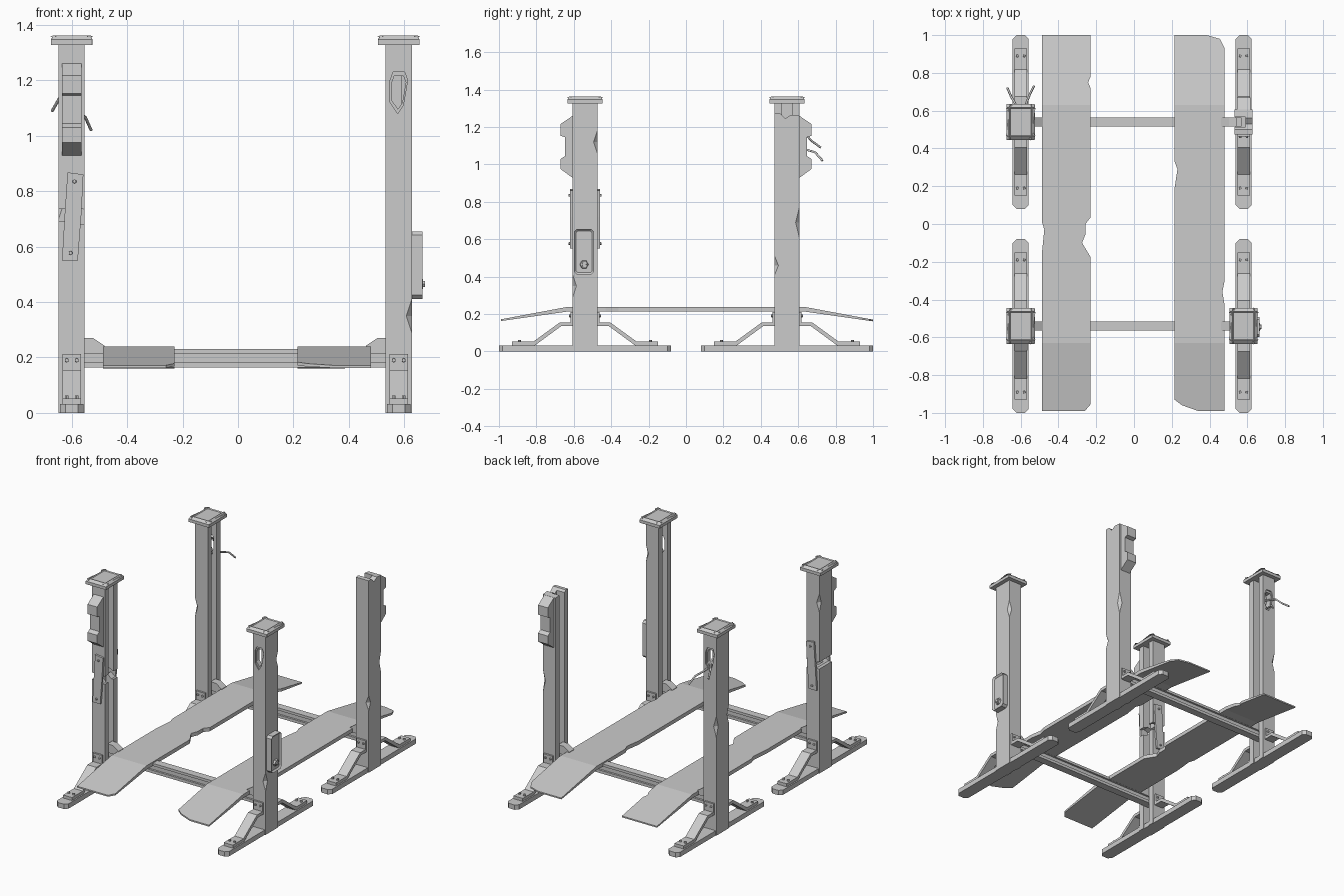
import bpy, bmesh
from mathutils import Matrix, Vector

if "Cube" in bpy.data.objects:
    bpy.data.objects.remove(bpy.data.objects["Cube"])

steel = bpy.data.materials.new("grey steel")
steel.use_nodes = True
steel.diffuse_color = (0.6, 0.6, 0.6, 1)
steel.node_tree.nodes["Principled BSDF"].inputs["Base Color"].default_value = (0.6, 0.6, 0.6, 1)

CX, PX, PY = -0.01, 0.59, 0.54      # post centre offsets
HX, HY = 0.047, 0.066               # post half sizes


def finish(name, bm):
    bmesh.ops.recalc_face_normals(bm, faces=bm.faces)
    mesh = bpy.data.meshes.new(name)
    bm.to_mesh(mesh)
    bm.free()
    mesh.materials.append(steel)
    ob = bpy.data.objects.new(name, mesh)
    bpy.context.scene.collection.objects.link(ob)
    return ob


def place(axis, p, d):
    return {"x": (d, p[0], p[1]), "y": (p[0], d, p[1]), "z": (p[0], p[1], d)}[axis]


def prism_bm(pts, axis, lo, hi):
    bm = bmesh.new()
    face = bm.faces.new([bm.verts.new(place(axis, p, lo)) for p in pts])
    ext = bmesh.ops.extrude_face_region(bm, geom=[face])["geom"]
    step = Vector(place(axis, (0, 0), hi - lo))
    bmesh.ops.translate(bm, vec=step, verts=[v for v in ext if isinstance(v, bmesh.types.BMVert)])
    bmesh.ops.recalc_face_normals(bm, faces=bm.faces)
    return bm


def prism(name, pts, axis, lo, hi):
    return finish(name, prism_bm(pts, axis, lo, hi))


def chamfered(cx, cy, hx, hy, c):
    return [(cx - hx, cy - hy + c), (cx - hx + c, cy - hy), (cx + hx - c, cy - hy), (cx + hx, cy - hy + c),
            (cx + hx, cy + hy - c), (cx + hx - c, cy + hy), (cx - hx + c, cy + hy), (cx - hx, cy + hy - c)]


def inset(bm, direction, thickness, depth):
    d = Vector(direction)
    face = max(bm.faces, key=lambda f: f.normal.dot(d) + f.calc_center_median().dot(d))
    bmesh.ops.inset_region(bm, faces=[face], thickness=thickness, depth=depth)


def bolt(name, loc, direction, r=0.008, h=0.012):
    bm = bmesh.new()
    turn = Vector((0, 0, 1)).rotation_difference(Vector(direction)).to_matrix().to_4x4()
    bmesh.ops.create_cone(bm, cap_ends=True, segments=6, radius1=r, radius2=r * 0.85, depth=h,
                          matrix=Matrix.Translation(loc) @ turn)
    return finish(name, bm)


def octahedron(loc, size):
    bm = bmesh.new()
    bmesh.ops.create_uvsphere(bm, u_segments=4, v_segments=2, radius=1,
                              matrix=Matrix.Translation(loc) @ Matrix.Diagonal((*size, 1)))
    return finish("dent_cutter", bm)


def carve(ob, cutters):
    for c in cutters:
        mod = ob.modifiers.new("cut", "BOOLEAN")
        mod.operation, mod.solver, mod.object = "DIFFERENCE", "EXACT", c
        c.hide_render = True
    bpy.context.view_layer.update()
    dg = bpy.context.evaluated_depsgraph_get()
    mesh = bpy.data.meshes.new_from_object(ob.evaluated_get(dg))
    ob.modifiers.clear()
    ob.data = mesh
    for c in cutters:
        bpy.data.objects.remove(c)


# Dents on post edges: side x, side y, edge y direction, height, half height
DENTS = [(1, -1, 1, 1.12, 0.06), (1, -1, -1, 0.35, 0.06), (1, 1, 1, 0.69, 0.08), (1, 1, -1, 0.46, 0.05),
         (-1, 1, 1, 0.72, 0.07), (-1, 1, -1, 0.76, 0.06), (-1, -1, 1, 1.13, 0.06)]
SHIELD = [(-0.02, 1.23), (0.021, 1.23), (0.032, 1.2), (0.016, 1.11), (-0.004, 1.08), (-0.031, 1.12), (-0.031, 1.2)]


def post(sx, sy):
    cx, cy = CX + sx * PX, sy * PY
    tag = ("left_" if sx > 0 else "right_") + ("back" if sy > 0 else "front")
    # C-shaped column, open toward the middle
    g, web = 0.027, 0.01
    section = [(-HX, -HY), (HX, -HY), (HX, HY), (-HX, HY), (-HX, g), (web, g), (web, -g), (-HX, -g)]
    column = prism("post_" + tag, [(cx + sx * x, cy + y) for x, y in section], "z", 0, 1.33)
    cuts = [octahedron((cx + sx * HX, cy + ey * HY, z), (0.02, 0.02, h))
            for dx, dy, ey, z, h in DENTS if (dx, dy) == (sx, sy)]
    if sx != sy:                                    # torn hole in the outer wall
        for scale, depth in ((1, 0.008), (0.8, 0.05)):
            pts = [(cx + sx * x * scale, 1.16 + (z - 1.16) * scale) for x, z in SHIELD]
            face = cy + sy * HY
            cuts.append(prism("hole_cutter", pts, "y", face - sy * depth, face + sy * 0.02))
    elif sx > 0:                                    # snapped top
        cuts.append(prism("top_cutter", [(0.44, 1.27), (0.5, 1.275), (0.53, 1.245), (0.56, 1.265), (0.64, 1.258),
                                         (0.64, 1.4), (0.44, 1.4)], "x", 0.5, 0.7))
    else:                                           # full break held by splints
        cuts.append(prism("break_cutter", [(-0.7, 0.7), (-0.62, 0.69), (-0.6, 0.705), (-0.57, 0.68), (-0.5, 0.69),
                                           (-0.5, 0.73), (-0.56, 0.735), (-0.59, 0.75), (-0.63, 0.735),
                                           (-0.7, 0.75)], "y", -0.7, -0.4))
    carve(column, cuts)

    # Cap with sloped rim and sunken panel
    if (sx, sy) != (1, 1):
        bm = prism_bm(chamfered(cx, cy, 0.075, 0.094, 0.001), "z", 1.327, 1.347)
        inset(bm, (0, 0, 1), 0.018, 0.015)
        inset(bm, (0, 0, 1), 0.012, -0.006)
        finish("cap_" + tag, bm)

    # Foot and bent braces
    prism("foot_" + tag, chamfered(cx, cy, 0.042, 0.46, 0.02), "z", 0, 0.032)
    for d in (-1, 1):
        path = [(0.39, 0.052), (0.277, 0.052), (0.135, 0.155), (0.06, 0.155), (0.06, 0.135), (0.128, 0.135),
                (0.27, 0.031), (0.39, 0.031)]
        prism("brace_" + tag, [(cy + d * y, z) for y, z in path], "x", cx - 0.033, cx + 0.033)
        prism("brace_plate_" + tag, [(cy + d * y, z) for y, z in
                                     [(0.06, 0.14), (0.078, 0.14), (0.078, 0.212), (0.06, 0.212)]],
              "x", cx - 0.033, cx + 0.033)
        for bx in (-0.018, 0.018):
            bolt("brace_bolt", (cx + bx, cy + d * 0.08, 0.19), (0, d, 0))
            bolt("foot_bolt", (cx + bx, cy + d * 0.35, 0.056), (0, 0, 1))

    # Wedge gusset above the crossbeam
    inner = PX - HX
    wedge = [(inner + 0.01, 0.225), (inner + 0.01, 0.27), (inner - 0.03, 0.27), (inner - 0.072, 0.242),
             (inner - 0.072, 0.225)]
    prism("gusset_" + tag, [(CX + sx * x, z) for x, z in wedge], "y", cy - 0.025, cy + 0.025)

    # Stepped motor housing
    if sx == sy:
        shape = [(0, 1.26), (0.064, 1.217), (0.064, 1.153), (0.04, 1.145), (0.04, 1.045), (0.064, 1.03),
                 (0.064, 0.975), (0, 0.928)]
        prism("motor_housing_" + tag, [(cy + sy * (HY + y), z) for y, z in shape], "x", cx - 0.035, cx + 0.036)


for sx in (-1, 1):
    for sy in (-1, 1):
        post(sx, sy)

# Crossbeams with grooved sides
for side in (-1, 1):
    prof = [(-0.025, 0.164), (0.025, 0.164), (0.025, 0.183), (0.012, 0.183), (0.012, 0.213), (0.025, 0.213),
            (0.025, 0.23), (-0.025, 0.23), (-0.025, 0.213), (-0.012, 0.213), (-0.012, 0.183), (-0.025, 0.183)]
    prism("crossbeam", [(side * PY + y, z) for y, z in prof], "x", CX - 0.58, CX + 0.58)


# Runways: flat deck with thin drooping ends
def runway(name, outline):
    bm = prism_bm(outline, "z", 0.214, 0.239)
    for y in (-0.63, 0.63):
        bmesh.ops.bisect_plane(bm, geom=bm.verts[:] + bm.edges[:] + bm.faces[:], plane_co=(0, y, 0), plane_no=(0, 1, 0))
    for v in bm.verts:
        t = max(0, abs(v.co.y) - 0.63) / 0.37
        v.co.z -= t * (0.069 if v.co.z > 0.23 else 0.053)
    finish(name, bm)


runway("right_runway", [(-0.487, -0.99), (-0.26, -0.99), (-0.23, -0.955), (-0.23, -0.175), (-0.275, -0.1),
                        (-0.257, -0.055), (-0.257, 0), (-0.23, 0.035), (-0.23, 0.72), (-0.243, 0.75),
                        (-0.23, 0.78), (-0.23, 1), (-0.487, 1), (-0.487, 0.01), (-0.475, -0.03), (-0.487, -0.15)])
runway("left_runway", [(0.34, -0.99), (0.48, -0.99), (0.48, -0.43), (0.468, -0.36), (0.48, -0.3), (0.48, 0.93),
                       (0.455, 0.98), (0.385, 1), (0.215, 1), (0.215, 0.33), (0.23, 0.29), (0.215, 0.19),
                       (0.215, -0.93), (0.255, -0.96)])

# Splints over the broken post
splint = [(-0.635, 0.55), (-0.578, 0.55), (-0.565, 0.72), (-0.558, 0.86), (-0.615, 0.868), (-0.625, 0.72)]
for d in (-1, 1):
    face = -PY + d * HY
    prism("splint", splint, "y", face, face + d * 0.013)
    for x, z in ((-0.604, 0.577), (-0.59, 0.835)):
        bolt("splint_bolt", (x, face + d * 0.015, z), (0, d, 0))

# Control box with sunken front and a knob
bm = prism_bm(chamfered(-0.545, 0.533, 0.053, 0.122, 0.014), "x", 0.624, 0.665)
inset(bm, (1, 0, 0), 0.012, -0.01)
finish("control_box", bm)
bolt("control_knob", (0.661, -0.545, 0.465), (1, 0, 0), 0.024, 0.014)
bolt("control_knob_tip", (0.667, -0.545, 0.465), (1, 0, 0), 0.014, 0.014)

# Loose cables hanging from the torn hole
for x, path in ((-0.61, [(0.56, 1.18), (0.64, 1.16), (0.673, 1.125), (0.72, 1.09)]),
                (-0.59, [(0.56, 1.1), (0.64, 1.08), (0.69, 1.065), (0.73, 1.02)])):
    curve = bpy.data.curves.new("loose_cable", "CURVE")
    curve.dimensions, curve.bevel_depth, curve.bevel_resolution = "3D", 0.006, 1
    curve.use_fill_caps = True
    line = curve.splines.new("POLY")
    line.points.add(len(path) - 1)
    for i, (pt, (y, z)) in enumerate(zip(line.points, path)):
        pt.co = (x + (x + 0.6) * 2 * i, y, z, 1)
    curve.materials.append(steel)
    bpy.context.scene.collection.objects.link(bpy.data.objects.new("loose_cable", curve))
